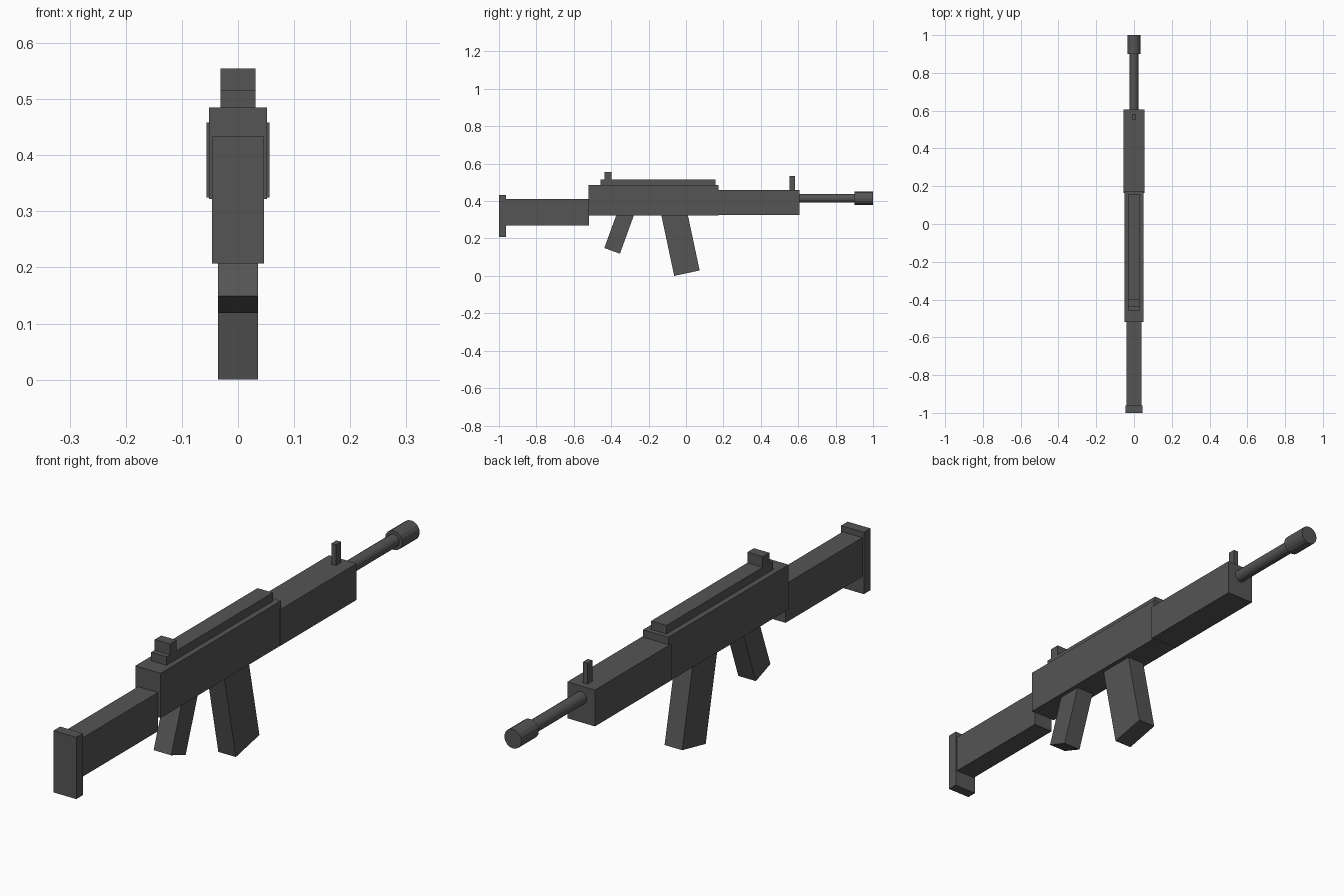
import bpy
import bmesh
from math import radians, sin, cos
from mathutils import Matrix

cube = bpy.data.objects.get("Cube")
if cube:
    bpy.data.objects.remove(cube, do_unlink=True)

# One dark grey for everything
grey = bpy.data.materials.new("dark_grey")
grey.use_nodes = True
colour = (0.09, 0.09, 0.09, 1)
grey.diffuse_color = colour
grey.node_tree.nodes["Principled BSDF"].inputs["Base Color"].default_value = colour


def add_object(name, bm):
    bmesh.ops.recalc_face_normals(bm, faces=bm.faces)
    mesh = bpy.data.meshes.new(name)
    bm.to_mesh(mesh)
    bm.free()
    mesh.materials.append(grey)
    obj = bpy.data.objects.new(name, mesh)
    bpy.context.collection.objects.link(obj)
    return obj


def box(name, half_width, y, z):
    """Box centred on x, spanning the given y and z ranges."""
    bm = bmesh.new()
    size = Matrix.Diagonal((2 * half_width, y[1] - y[0], z[1] - z[0], 1))
    bmesh.ops.create_cube(bm, size=1, matrix=size)
    obj = add_object(name, bm)
    obj.location = (0, sum(y) / 2, sum(z) / 2)
    return obj


def tilted_box(name, half_width, depth, length, bottom, degrees):
    """Box leaning along y, placed by the middle of its bottom face."""
    a = radians(degrees)
    obj = box(name, half_width, (-depth / 2, depth / 2), (0, length))
    obj.rotation_euler.x = a
    obj.location = (0, bottom[0] - sin(a) * length / 2, bottom[1] + cos(a) * length / 2)


def tube(name, radius, y, z):
    """Cylinder lying along y."""
    bm = bmesh.new()
    bmesh.ops.create_cone(bm, cap_ends=True, segments=16, radius1=radius,
                          radius2=radius, depth=y[1] - y[0],
                          matrix=Matrix.Rotation(radians(90), 4, "X"))
    obj = add_object(name, bm)
    obj.location = (0, sum(y) / 2, z)


# Stock
box("butt_plate", 0.046, (-1, -0.962), (0.207, 0.433))
box("stock", 0.04, (-0.962, -0.518), (0.27, 0.412))

# Body
box("receiver", 0.0515, (-0.52, 0.175), (0.322, 0.485))
box("handguard", 0.056, (0.165, 0.606), (0.325, 0.458))
box("top_rail", 0.031, (-0.457, 0.157), (0.485, 0.516))

# Sights
box("rear_sight", 0.031, (-0.437, -0.399), (0.515, 0.555))
box("front_sight", 0.0095, (0.553, 0.582), (0.458, 0.534))

# Barrel
tube("barrel", 0.023, (0.6, 0.902), 0.415)
tube("muzzle", 0.035, (0.9, 1), 0.415)

# Grip and magazine
tilted_box("grip", 0.0355, 0.089, 0.27, (-0.395, 0.134), -20)
tilted_box("magazine", 0.0355, 0.139, 0.36, (0.005, 0.0145), 12)
